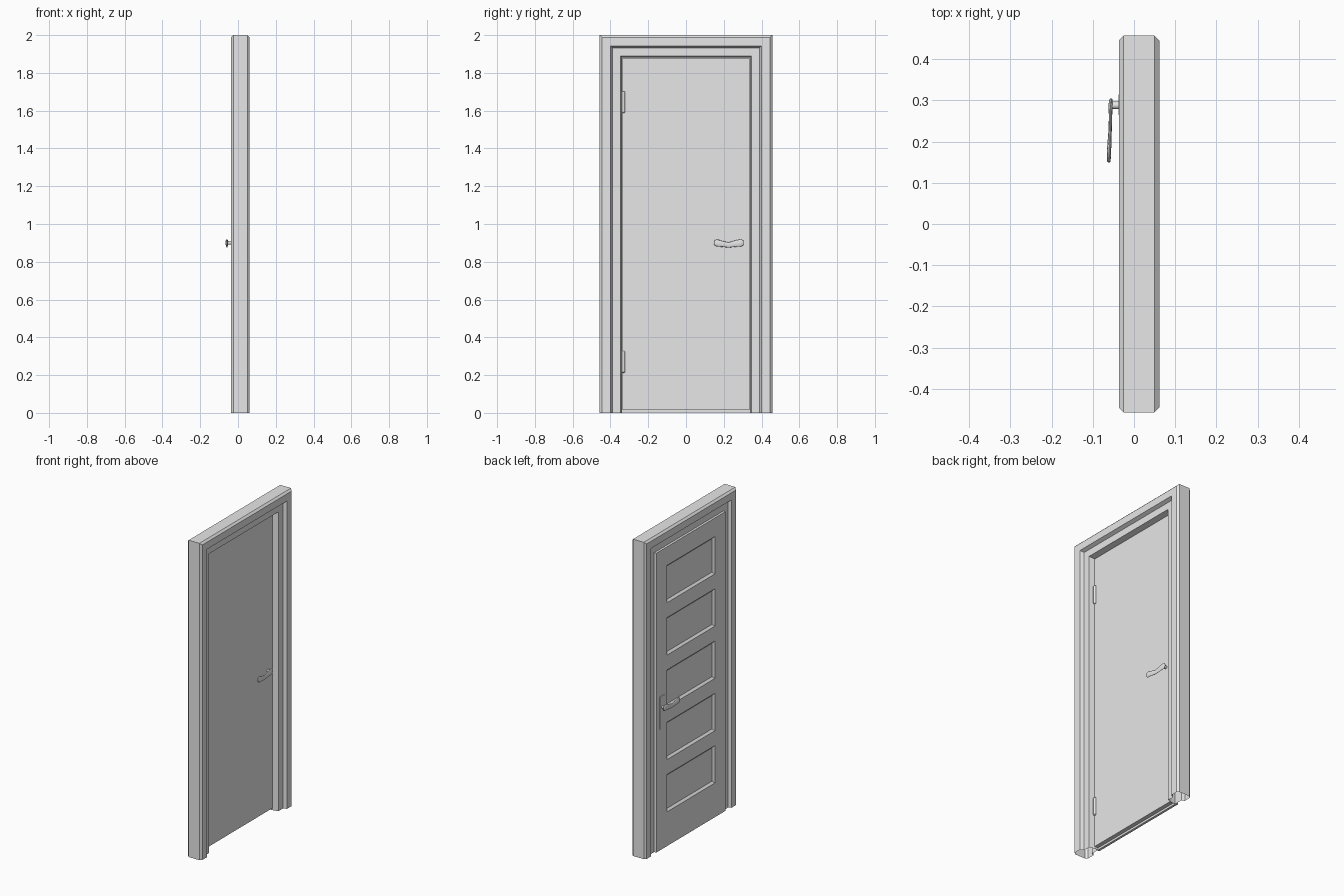
import bpy, bmesh
from math import cos, sin, tau
from mathutils import Matrix, Vector

cube = bpy.data.objects.get("Cube")
if cube:
    bpy.data.objects.remove(cube, do_unlink=True)

grey = bpy.data.materials.new("light_grey")
grey.use_nodes = True
grey.diffuse_color = (0.8, 0.8, 0.8, 1)
grey.node_tree.nodes["Principled BSDF"].inputs["Base Color"].default_value = (0.8, 0.8, 0.8, 1)

HALF, TOP = 0.457, 2.0


def finish(name, bm, smooth=False):
    bmesh.ops.recalc_face_normals(bm, faces=bm.faces)
    mesh = bpy.data.meshes.new(name)
    bm.to_mesh(mesh)
    bm.free()
    mesh.materials.append(grey)
    obj = bpy.data.objects.new(name, mesh)
    bpy.context.collection.objects.link(obj)
    if smooth:
        bpy.ops.object.select_all(action='DESELECT')
        obj.select_set(True)
        bpy.context.view_layer.objects.active = obj
        bpy.ops.object.shade_smooth_by_angle()
    return obj


def box(name, x0, x1, y0, y1, z0, z1, bevel=0):
    bm = bmesh.new()
    size = Vector((x1 - x0, y1 - y0, z1 - z0))
    mid = Vector((x0 + x1, y0 + y1, z0 + z1)) / 2
    bmesh.ops.create_cube(bm, size=1, matrix=Matrix.Translation(mid) @ Matrix.Diagonal((*size, 1)))
    obj = finish(name, bm)
    if bevel:
        mod = obj.modifiers.new("edge_bevel", 'BEVEL')
        mod.width, mod.segments = bevel, 2
    return obj


def loft(name, rings, cap=True, smooth=False, closed=True):
    bm = bmesh.new()
    loops = [[bm.verts.new(p) for p in ring] for ring in rings]
    n = len(loops[0])
    for a, b in zip(loops, loops[1:]):
        for i in range(n):
            j = (i + 1) % n
            bm.faces.new((a[i], a[j], b[j], b[i]))
    if cap:
        bm.faces.new(loops[0])
        bm.faces.new(loops[-1])
    return finish(name, bm, smooth)


# Mitred hollow frame: moulding section as (inset from outer edge, x)
section = [(0, -0.025), (0.012, -0.037), (0.057, -0.037), (0.065, -0.019),
           (0.119, -0.019), (0.119, 0.008), (0.111, 0.04), (0.067, 0.04),
           (0.057, 0.062), (0.012, 0.062), (0, 0.05)]
corners = [(-1, 0), (-1, 1), (1, 1), (1, 0)]
loft("door_frame", [[(x, s * (HALF - d), t * (TOP - d)) for d, x in section]
                    for s, t in corners], cap=False)

# Inner leaf of the rebated door
box("door_leaf", -0.02, 0.006, -0.337, 0.337, 0.014, 1.88)

# Overlapping outer leaf with five sunken panels
bm = bmesh.new()
ys = [-0.345, -0.24, 0.24, 0.345]
zs = [0.001]
for i in range(5):
    zs += [0.217 + 0.33 * i, 0.453 + 0.33 * i]
zs.append(1.89)
grid = [[bm.verts.new((-0.034, y, z)) for y in ys] for z in zs]
panels = []
for r in range(len(zs) - 1):
    for c in range(3):
        face = bm.faces.new((grid[r][c], grid[r + 1][c], grid[r + 1][c + 1], grid[r][c + 1]))
        if c == 1 and r % 2:
            panels.append(face)
bm.normal_update()
rim = [e for e in bm.edges if e.is_boundary]
side = bmesh.ops.extrude_edge_only(bm, edges=rim)["geom"]
bmesh.ops.translate(bm, vec=(0.0145, 0, 0), verts=[v for v in side if isinstance(v, bmesh.types.BMVert)])
bmesh.ops.holes_fill(bm, edges=[e for e in bm.edges if e.is_boundary], sides=0)
bmesh.ops.inset_individual(bm, faces=panels, thickness=0.018, depth=-0.012)
finish("panelled_door_face", bm)


def cylinder(name, radius, length, matrix):
    bm = bmesh.new()
    bmesh.ops.create_cone(bm, cap_ends=True, segments=20, radius1=radius, radius2=radius,
                          depth=length, matrix=matrix)
    return finish(name, bm, True)


# Wavy lever handles: (y, centre z, half height, outward offset, half thickness)
stations = [(0.305, 0.9, 0.008, 0.022, 0.002), (0.302, 0.9, 0.015, 0.022, 0.004),
            (0.29, 0.9, 0.019, 0.023, 0.005), (0.26, 0.896, 0.017, 0.023, 0.004),
            (0.225, 0.889, 0.014, 0.024, 0.004), (0.19, 0.895, 0.016, 0.026, 0.005),
            (0.163, 0.9, 0.019, 0.027, 0.005), (0.152, 0.9, 0.014, 0.027, 0.004),
            (0.149, 0.9, 0.007, 0.027, 0.002)]
for label, s, face_x in (("panel_side", -1, -0.034), ("plain_side", 1, 0.006)):
    rings = [[(face_x + s * off + th * cos(tau * k / 16), y, z + h * sin(tau * k / 16))
              for k in range(16)] for y, z, h, off, th in stations]
    loft("lever_" + label, rings, smooth=True)
    place = Matrix.Translation((face_x + s * 0.011, 0.288, 0.9)) @ Matrix.Rotation(tau / 4, 4, 'Y')
    cylinder("handle_stem_" + label, 0.009, 0.024, place)

# Lock plate on the panelled side
box("lock_plate", -0.038, -0.033, 0.264, 0.315, 0.765, 0.97, 0.002)

# Hinge barrels on the plain side
for label, z in (("lower", 0.27), ("upper", 1.645)):
    hinge = cylinder("hinge_" + label, 0.009, 0.115, Matrix.Translation((0.009, -0.332, z)))
    mod = hinge.modifiers.new("rounded_ends", 'BEVEL')
    mod.width, mod.segments = 0.005, 2
